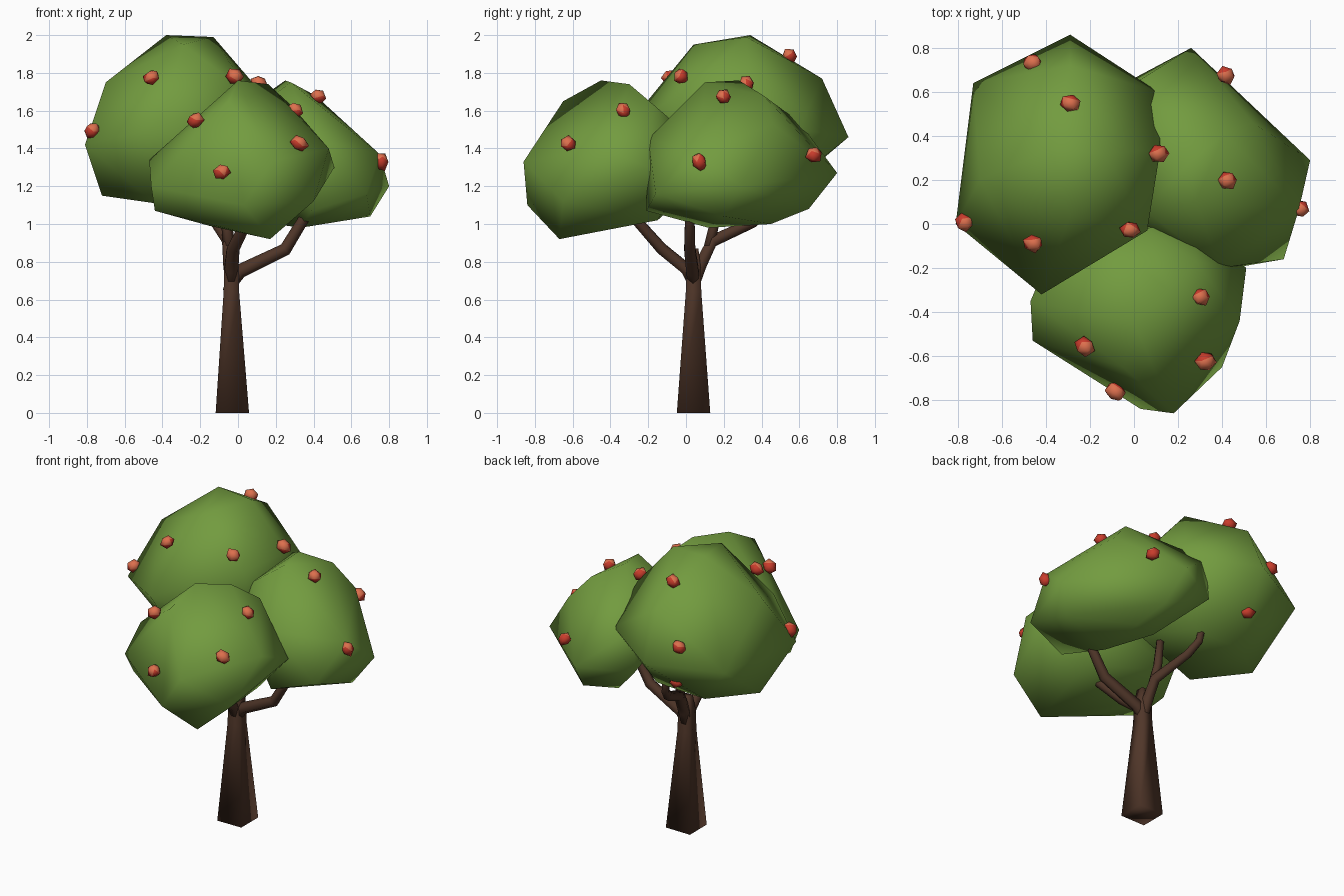
import bpy
import bmesh
import random
from math import pi
from mathutils import Matrix, Vector
from mathutils.bvhtree import BVHTree

random.seed(4)

default_cube = bpy.data.objects.get("Cube")
if default_cube:
    bpy.data.objects.remove(default_cube, do_unlink=True)


def make_material(name, red, green, blue):
    material = bpy.data.materials.new(name)
    material.use_nodes = True
    colour = (red, green, blue, 1)
    material.diffuse_color = colour
    shader = material.node_tree.nodes["Principled BSDF"]
    shader.inputs["Base Color"].default_value = colour
    shader.inputs["Roughness"].default_value = .8
    return material


leaf_green = make_material("leaf green", .17, .33, .05)
bark_brown = make_material("bark brown", .08, .037, .022)
fruit_red = make_material("fruit red", .58, .045, .025)
fruit_orange = make_material("fruit orange", .72, .16, .075)


def finish(bm, name, materials):
    """Turn a bmesh into a smooth shaded object."""
    bmesh.ops.recalc_face_normals(bm, faces=bm.faces[:])
    for face in bm.faces:
        face.smooth = True
    mesh = bpy.data.meshes.new(name)
    bm.to_mesh(mesh)
    bm.free()
    for material in materials:
        mesh.materials.append(material)
    obj = bpy.data.objects.new(name, mesh)
    bpy.context.scene.collection.objects.link(obj)
    return obj


def limb(name, path, radii, sides=6):
    """Tapered faceted tube that follows a path."""
    bm = bmesh.new()
    points = [Vector(p) for p in path]
    rings = []
    for i, (point, radius) in enumerate(zip(points, radii)):
        before = points[max(i - 1, 0)]
        after = points[min(i + 1, len(points) - 1)]
        turn = Vector((0, 0, 1)).rotation_difference(after - before).to_matrix()
        turn = turn @ Matrix.Rotation(pi / sides, 3, "Z")
        ring = bmesh.ops.create_circle(bm, segments=sides, radius=radius)["verts"]
        for vert in ring:
            vert.co = point + turn @ vert.co
        rings.append(ring)
    for low, high in zip(rings, rings[1:]):
        for k in range(sides):
            n = (k + 1) % sides
            bm.faces.new((low[k], low[n], high[n], high[k]))
    bm.faces.new(rings[0])
    bm.faces.new(rings[-1])
    return finish(bm, name, [bark_brown])


def foliage(name, corners):
    """Chunky leaf mass wrapped around a few corner points."""
    bm = bmesh.new()
    for corner in corners:
        bm.verts.new(corner)
    hull = bmesh.ops.convex_hull(bm, input=bm.verts[:])
    spare = {v for key in ("geom_interior", "geom_unused") for v in hull[key]
             if isinstance(v, bmesh.types.BMVert)}
    bmesh.ops.delete(bm, geom=list(spare), context="VERTS")
    surface = BVHTree.FromBMesh(bm)
    finish(bm, name, [leaf_green])
    return surface


def fruit(name, surface, place):
    """Small irregular fruit seated on a leaf mass."""
    spot, normal, _, _ = surface.find_nearest(Vector(place))
    centre = spot.lerp(Vector(place), .6) + normal * .006
    turn = Vector((0, 0, 1)).rotation_difference(normal).to_matrix()
    bm = bmesh.new()
    bmesh.ops.create_icosphere(bm, subdivisions=1, radius=.044)
    for vert in bm.verts:
        vert.co.x *= 1.15
        vert.co = centre + turn @ vert.co * random.uniform(.85, 1.1)
    bm.normal_update()
    ripe_side = Vector((.1, -.4, .8))
    for face in bm.faces:
        face.material_index = int(face.normal.dot(ripe_side) > .4)
    return finish(bm, name, [fruit_red, fruit_orange])


# Square trunk and rounder branches
limb("trunk", [(-.03, .04, 0), (-.035, .04, .64), (-.035, .04, .77),
               (-.035, .04, .87)],
     [.125, .058, .054, .036], sides=4)
limb("right_branch", [(-.06, .04, .64), (.01, .035, .75), (.25, .02, .865),
                      (.35, .02, 1.03), (.42, .02, 1.2)],
     [.025, .038, .034, .029, .022])
limb("front_branch", [(-.035, .06, .62), (-.035, .005, .76), (-.025, -.13, .87),
                      (.06, -.28, 1.04), (.08, -.34, 1.15)],
     [.025, .037, .034, .029, .022])
limb("back_branch", [(-.035, .03, .62), (-.04, .075, .78), (-.05, .14, .91),
                     (-.12, .36, 1.01), (-.15, .43, 1.08), (-.17, .45, 1.22)],
     [.025, .038, .035, .029, .026, .02])
limb("upright_branch", [(-.045, .12, .87), (-.06, .15, 1), (-.08, .16, 1.25)],
     [.032, .029, .022])

# Tall leaf mass at the back
tall = foliage("back_foliage", [
    (-.38, .34, 2), (-.13, .32, 1.99), (-.29, .04, 1.95),
    (-.29, .72, 1.77), (-.29, .86, 1.46), (.11, .6, 1.5),
    (.12, .34, 1.7), (.06, -.03, 1.69), (-.42, -.32, 1.51),
    (-.81, 0, 1.42), (-.7, .2, 1.75), (-.73, .64, 1.43),
    (-.72, .25, 1.15), (-.44, 0, 1.11), (-.46, .46, 1.12),
    (-.1, .45, 1.13), (.05, .1, 1.2)])

# Leaf mass over the side branch
side = foliage("right_foliage", [
    (.25, .28, 1.76), (.28, .1, 1.75), (.41, .41, 1.68),
    (.54, .46, 1.53), (.26, .8, 1.27), (.8, .29, 1.2),
    (.75, .07, 1.37), (.68, -.16, 1.16), (.39, -.2, 1.45),
    (.39, -.21, 1.07), (.7, .2, 1.04), (.33, .12, .98),
    (.35, .45, 1), (.2, .42, 1), (.3, .65, 1.08),
    (-.06, .63, 1.25), (-.06, .6, 1.54), (.05, .06, 1.58),
    (0, 0, 1.4)])

# Low leaf mass at the front
low = foliage("front_foliage", [
    (0, -.45, 1.76), (.16, -.3, 1.74), (-.05, -.65, 1.65),
    (.28, -.17, 1.63), (.48, -.44, 1.4), (.51, -.2, 1.3),
    (.4, -.65, 1.12), (.18, -.86, 1.33), (.03, -.84, 1.1),
    (.17, -.67, .92), (-.46, -.53, 1.2), (-.44, -.47, 1.07),
    (-.47, -.35, 1.34), (-.15, -.5, .99), (-.4, -.2, 1.06),
    (-.33, -.02, 1.14), (-.25, 0, 1.4), (.05, -.02, 1.5),
    (.28, 0, 1.3), (.25, -.15, 1.02)])

# Fruit scattered over each leaf mass
crops = {
    "back_fruit": (tall, [
        (-.47, -.1, 1.79), (-.77, .01, 1.49), (-.01, -.03, 1.79),
        (.12, .32, 1.75), (-.29, .55, 1.89), (-.46, .73, 1.57),
        (-.37, .61, 1.29)]),
    "right_fruit": (side, [
        (.43, .69, 1.37), (.43, .2, 1.68), (.75, .07, 1.33)]),
    "front_fruit": (low, [
        (.3, -.33, 1.6), (-.23, -.56, 1.55), (.33, -.63, 1.43),
        (-.09, -.77, 1.28)]),
}
for crop, (surface, places) in crops.items():
    for number, place in enumerate(places, 1):
        fruit(f"{crop}_{number}", surface, place)
